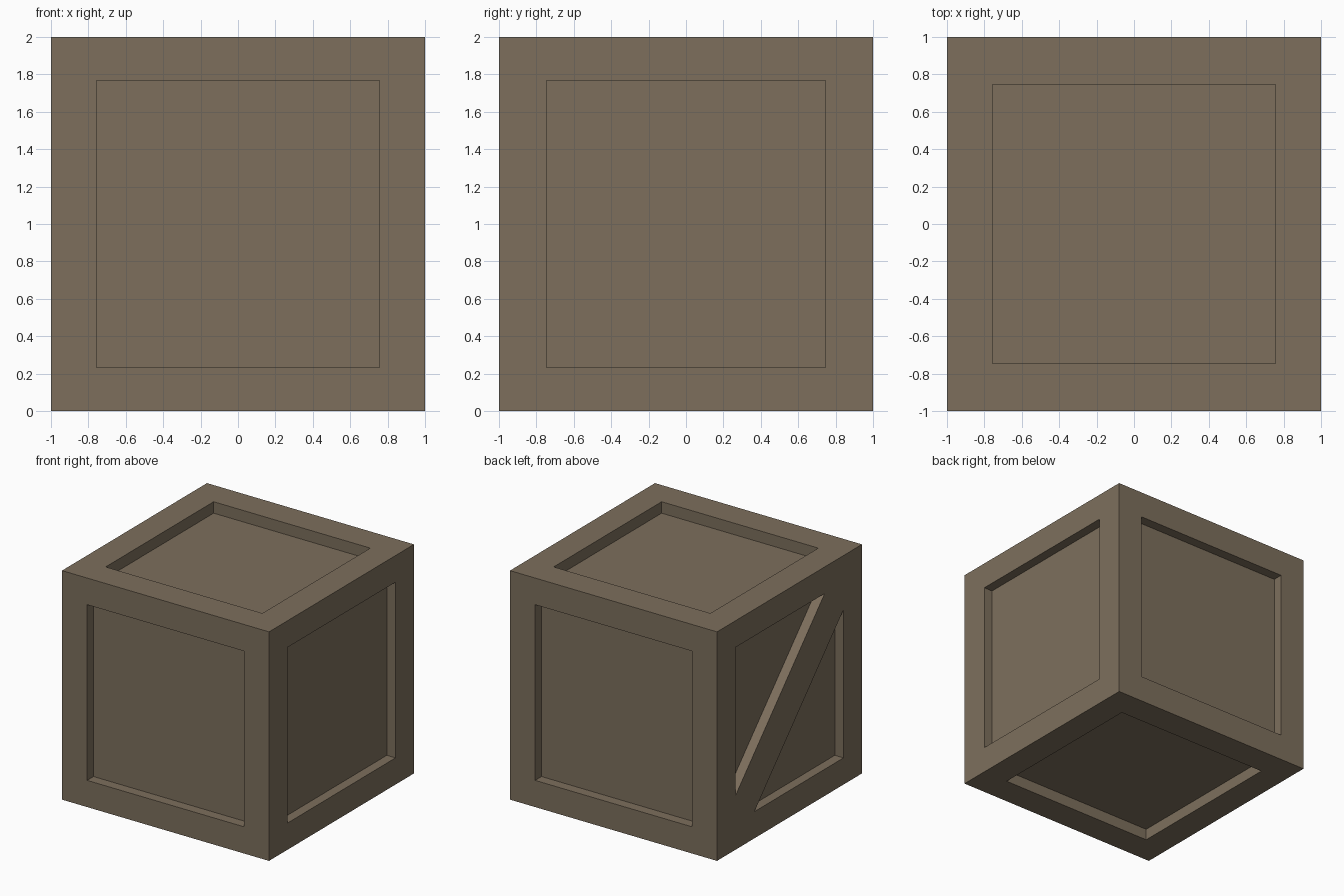
import bpy
import bmesh
from mathutils import Vector

cube = bpy.data.objects.get("Cube")
if cube:
    bpy.data.objects.remove(cube, do_unlink=True)

OPENING = Vector((0.757, 0.745, 0.767))   # half sizes of the panel openings
DEPTH = Vector((0.084, 0.088, 0.1))       # recess depth along each axis
BRACE_Y, BRACE_Z = 0.26, 0.24             # corner legs of the diagonal brace

wood = bpy.data.materials.new("brown_wood")
wood.use_nodes = True
color = (0.205, 0.159, 0.108, 1)
wood.diffuse_color = color
bsdf = next(n for n in wood.node_tree.nodes if n.type == 'BSDF_PRINCIPLED')
bsdf.inputs["Base Color"].default_value = color
bsdf.inputs["Roughness"].default_value = 0.9


def main_axis(normal):
    return max(range(3), key=lambda i: abs(normal[i]))


def frame_opening(bm, face):
    """Inset a side and fit its inner border to the opening size."""
    axis = main_axis(face.normal)
    bmesh.ops.inset_individual(bm, faces=[face], thickness=0.2)
    for v in face.verts:
        for i in range(3):
            if i != axis:
                v.co[i] = OPENING[i] if v.co[i] > 0 else -OPENING[i]


def split_for_brace(bm, face):
    """Cut a panel along both edges of the brace; return the two triangles."""
    plane_x = face.calc_center_median().x
    pieces = [face]
    for s in (1, -1):
        a = Vector((plane_x, s * OPENING.y, s * (BRACE_Z - OPENING.z)))
        b = Vector((plane_x, s * (BRACE_Y - OPENING.y), s * OPENING.z))
        normal = (b - a).cross(Vector((1, 0, 0)))
        edges = {e for f in pieces for e in f.edges}
        verts = {v for f in pieces for v in f.verts}
        bmesh.ops.bisect_plane(bm, geom=pieces + list(edges) + list(verts),
                               plane_co=a, plane_no=normal)
        # Panel pieces lie within the opening; the border faces reach outside it
        pieces = [f for f in bm.faces if f.normal.x < -0.9 and all(
            abs(v.co.y) < OPENING.y + 0.01 and abs(v.co.z) < OPENING.z + 0.01
            for v in f.verts)]
    return [f for f in pieces if f.calc_center_median().yz.length > 0.1]


# Crate body: framed cube with sunken panels, one side crossed by a brace
bm = bmesh.new()
bmesh.ops.create_cube(bm, size=2)
bm.normal_update()
panels = list(bm.faces)
for panel in panels:
    frame_opening(bm, panel)
bm.normal_update()

braced = next(f for f in panels if f.normal.x < -0.9)
panels.remove(braced)
panels += split_for_brace(bm, braced)
bm.normal_update()

for panel in panels:
    depth = DEPTH[main_axis(panel.normal)]
    bmesh.ops.inset_individual(bm, faces=[panel], thickness=0, depth=-depth)

bmesh.ops.translate(bm, verts=bm.verts, vec=(0, 0, 1))
bm.normal_update()
mesh = bpy.data.meshes.new("crate")
bm.to_mesh(mesh)
bm.free()
mesh.materials.append(wood)
crate = bpy.data.objects.new("crate", mesh)
bpy.context.collection.objects.link(crate)
